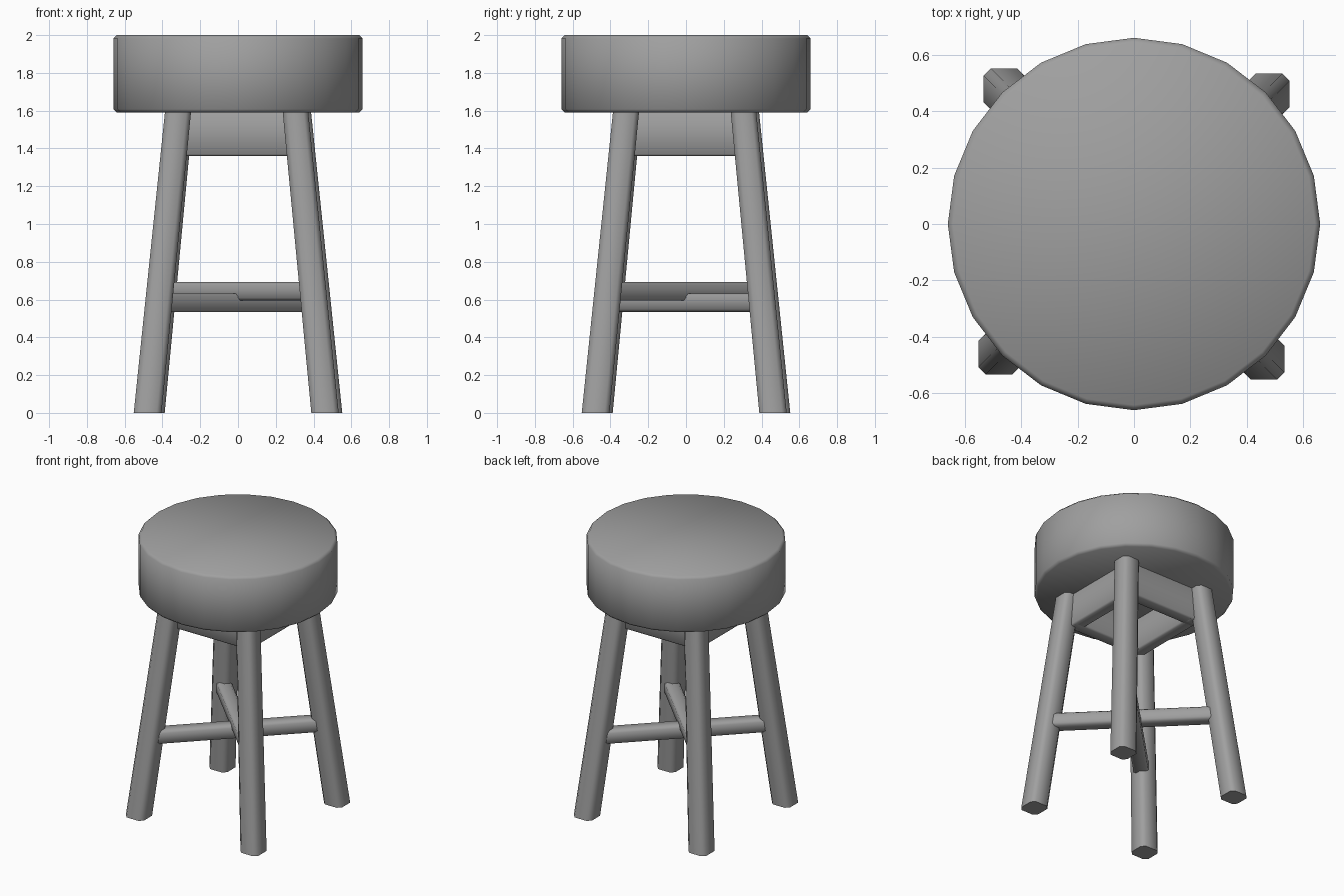
import bpy, bmesh
from math import radians, pi
from mathutils import Matrix

if "Cube" in bpy.data.objects:
    bpy.data.objects.remove(bpy.data.objects["Cube"])

# Dark grey shared by every part
grey = bpy.data.materials.new("dark_grey")
grey.diffuse_color = (0.35, 0.35, 0.35, 1)
grey.use_nodes = True
grey.node_tree.nodes["Principled BSDF"].inputs["Base Color"].default_value = grey.diffuse_color


def finish(name, bm, matrix=None):
    if matrix:
        bm.transform(matrix)
    bmesh.ops.recalc_face_normals(bm, faces=bm.faces)
    mesh = bpy.data.meshes.new(name)
    bm.to_mesh(mesh)
    bm.free()
    mesh.materials.append(grey)
    ob = bpy.data.objects.new(name, mesh)
    bpy.context.collection.objects.link(ob)
    bpy.ops.object.select_all(action='DESELECT')
    bpy.context.view_layer.objects.active = ob
    ob.select_set(True)
    bpy.ops.object.shade_smooth_by_angle(angle=radians(60))
    return ob


def chamfered(x0, x1, y0, y1, c):
    """Rectangle with cut corners."""
    return [(x0 + c, y0), (x1 - c, y0), (x1, y0 + c), (x1, y1 - c),
            (x1 - c, y1), (x0 + c, y1), (x0, y1 - c), (x0, y0 + c)]


def loft(rings):
    """Solid through a stack of 3D rings, capped at both ends."""
    bm = bmesh.new()
    loops = [[bm.verts.new(p) for p in ring] for ring in rings]
    n = len(loops[0])
    for a, b in zip(loops, loops[1:]):
        for i in range(n):
            bm.faces.new((a[i], a[(i + 1) % n], b[(i + 1) % n], b[i]))
    bm.faces.new(loops[0])
    bm.faces.new(loops[-1])
    return bm


# Round padded seat with a softened rim
bm = bmesh.new()
bmesh.ops.create_cone(bm, cap_ends=True, segments=24, radius1=0.66, radius2=0.66,
                      depth=0.41, matrix=Matrix.Translation((0, 0, 1.795)))
rim = [e for e in bm.edges if abs(e.verts[0].co.z - e.verts[1].co.z) < 1e-4]
bmesh.ops.bevel(bm, geom=rim, offset=0.018, segments=1, affect='EDGES')
finish("seat", bm)

# Four splayed legs, turned copies of the back right one
names = ["back_right_leg", "back_left_leg", "front_left_leg", "front_right_leg"]
for k, name in enumerate(names):
    foot = [(x, y, 0) for x, y in chamfered(0.405, 0.552, 0.388, 0.533, 0.026)]
    top = [(x, y, 1.6) for x, y in chamfered(0.248, 0.386, 0.236, 0.371, 0.025)]
    finish(name, loft([foot, top]), Matrix.Rotation(k * pi / 2, 4, 'Z'))

# Apron boards forming an open square under the seat
for k, name in enumerate(["back_apron", "left_apron", "front_apron", "right_apron"]):
    section = chamfered(0.225, 0.315, 1.36, 1.61, 0.01)
    bm = loft([[(x, y, z) for y, z in section] for x in (-0.305, 0.305)])
    finish(name, bm, Matrix.Rotation(k * pi / 2, 4, 'Z'))

# Two crossing diagonal stretchers, one above the other
for name, z, angle in (("lower_stretcher", 0.583, 45), ("upper_stretcher", 0.643, 135)):
    section = chamfered(-0.05, 0.05, z - 0.049, z + 0.049, 0.016)
    bm = loft([[(x, y, zz) for y, zz in section] for x in (-0.56, 0.56)])
    finish(name, bm, Matrix.Rotation(radians(angle), 4, 'Z'))
